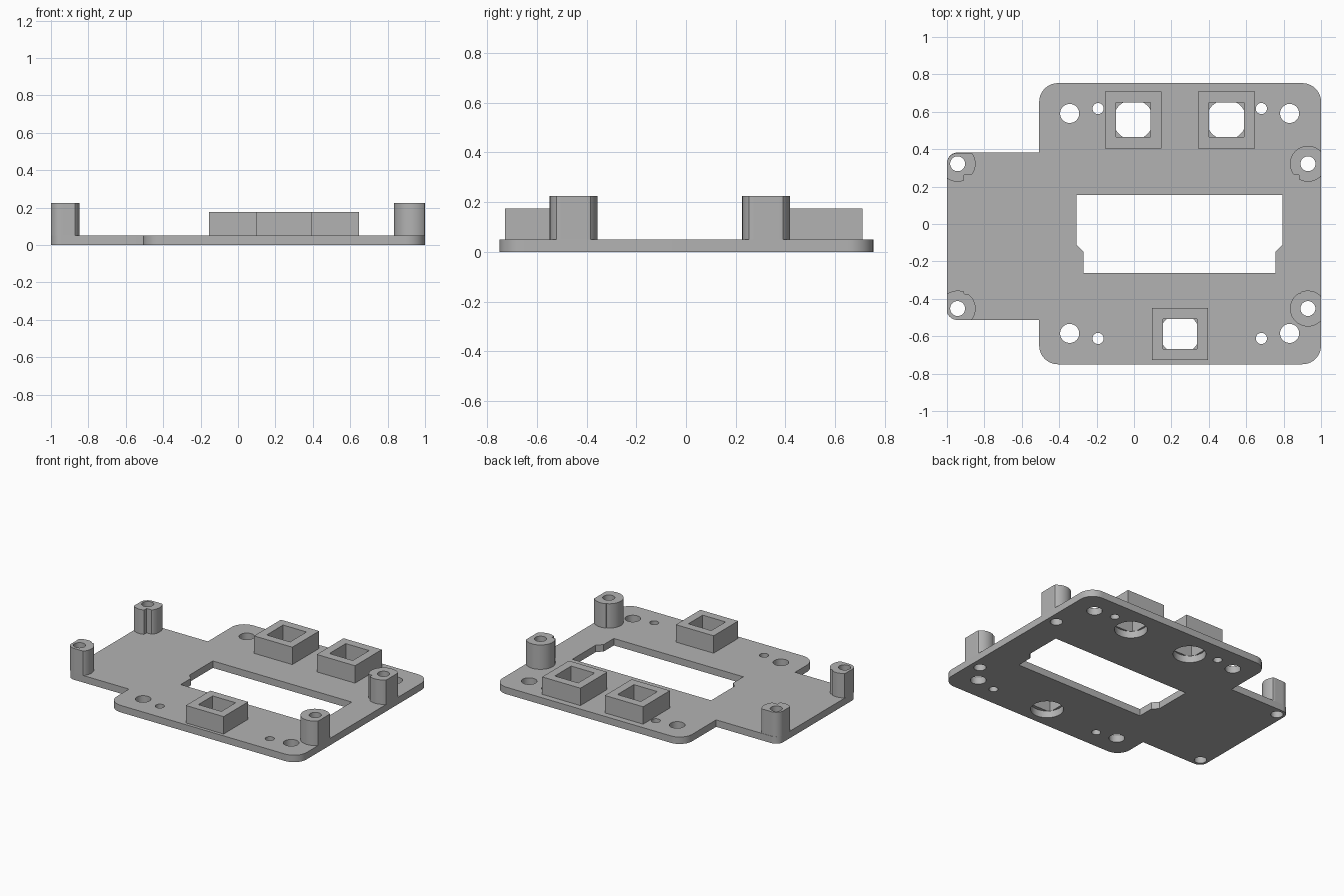
import bpy, bmesh
from math import sin, cos, tan, pi, atan2, radians
from mathutils import Vector

cube = bpy.data.objects.get("Cube")
if cube:
    bpy.data.objects.remove(cube, do_unlink=True)

grey = bpy.data.materials.new("plain grey")
grey.use_nodes = True
grey.diffuse_color = (0.45, 0.45, 0.45, 1)
grey.node_tree.nodes["Principled BSDF"].inputs["Base Color"].default_value = grey.diffuse_color

PLATE, BOX_TOP, POST_TOP = 0.05, 0.175, 0.225


def circle(x, y, r, n=40):
    return [(x + r * cos(2 * pi * i / n), y + r * sin(2 * pi * i / n)) for i in range(n)]


def rect(x0, x1, y0, y1):
    return [(x0, y0), (x1, y0), (x1, y1), (x0, y1)]


def rounded(corners, steps=10):
    """Outline from (x, y, radius) corners; each right-angle corner gets an arc."""
    out = []
    for i, (x, y, r) in enumerate(corners):
        p = Vector((x, y))
        if r == 0:
            out.append((x, y))
            continue
        a = (Vector(corners[i - 1][:2]) - p).normalized()
        b = (Vector(corners[(i + 1) % len(corners)][:2]) - p).normalized()
        centre = p + (a + b) * r
        for k in range(steps + 1):
            t = k / steps * pi / 2
            out.append(tuple(centre - b * r * cos(t) - a * r * sin(t)))
    return out


def slab(name, loops, z0, z1):
    """Extrude an outline with holes into a solid."""
    curve = bpy.data.curves.new(name, 'CURVE')
    curve.dimensions, curve.fill_mode = '2D', 'BOTH'
    curve.extrude = (z1 - z0) / 2
    for loop in loops:
        spline = curve.splines.new('POLY')
        spline.points.add(len(loop) - 1)
        for point, (x, y) in zip(spline.points, loop):
            point.co = (x, y, 0, 1)
        spline.use_cyclic_u = True
    temp = bpy.data.objects.new(name + " outline", curve)
    bpy.context.collection.objects.link(temp)
    bpy.context.view_layer.update()
    mesh = bpy.data.meshes.new_from_object(
        temp.evaluated_get(bpy.context.evaluated_depsgraph_get()))
    bpy.data.objects.remove(temp, do_unlink=True)
    bm = bmesh.new()
    bm.from_mesh(mesh)
    bmesh.ops.remove_doubles(bm, verts=bm.verts, dist=0.0001)
    bmesh.ops.translate(bm, verts=bm.verts, vec=(0, 0, (z0 + z1) / 2))
    bmesh.ops.recalc_face_normals(bm, faces=bm.faces)
    bm.to_mesh(mesh)
    bm.free()
    mesh.materials.clear()
    mesh.materials.append(grey)
    obj = bpy.data.objects.new(name, mesh)
    bpy.context.collection.objects.link(obj)
    bpy.ops.object.select_all(action='DESELECT')
    obj.select_set(True)
    bpy.context.view_layer.objects.active = obj
    bpy.ops.object.shade_smooth_by_angle(angle=radians(30))
    return obj


def post_outline(x, y, edge, notch, corner):
    """Round post cut flat at the plate edge, with a notch on its inner corner.
    Angles run from the inward x direction (u) toward the plate middle (v)."""
    r, (nu, nv) = 0.096, notch
    sx, sy = (-1 if x > 0 else 1), (-1 if y > 0 else 1)
    angles = {2 * pi * i / 72 for i in range(72)} | {atan2(nv, nu)}
    points = []
    for t in sorted(angles):
        u, v, d = cos(t), sin(t), r
        if u < -1e-6:
            d = min(d, edge / -u)
        if corner and v < -1e-6:
            d = min(d, corner / -v)
            if u < 0:
                d = min(d, corner)
        if u > 1e-6 and v > 1e-6:
            d = min(d, max(nu / u, nv / v))
        points.append((x + sx * u * d, y + sy * v * d))
    return points


# posts: x, y, distance to side edge, notch corner, rounded outer corner
posts = {
    "back_right_post": (-0.943, 0.322, 0.057, (0.034, 0.06), 0.058),
    "front_right_post": (-0.943, -0.452, 0.057, (0.036, 0.078), 0.061),
    "back_left_post": (0.93, 0.322, 0.07, (0.048, 0.06), 0),
    "front_left_post": (0.93, -0.452, 0.07, (0.04, 0.08), 0),
}
# sockets: centre, outer half size, inner half size, hole radius in the plate
sockets = {
    "back_right_socket": (-0.004, 0.557, 0.152, 0.152, 0.093, 0.093, 0.107),
    "back_left_socket": (0.494, 0.557, 0.152, 0.152, 0.093, 0.093, 0.107),
    "front_socket": (0.245, -0.588, 0.15, 0.139, 0.091, 0.081, 0.107),
}

# base plate with window, screw holes and socket holes
outline = rounded([(-0.507, -0.75, 0.1), (1, -0.75, 0.1), (1, 0.753, 0.1), (-0.507, 0.753, 0.1),
                   (-0.507, 0.382, 0), (-1, 0.382, 0.057), (-1, -0.513, 0.057), (-0.507, -0.513, 0)])
window = [(-0.308, 0.155), (-0.308, -0.11), (-0.271, -0.148), (-0.271, -0.263),
          (0.757, -0.263), (0.757, -0.148), (0.795, -0.11), (0.795, 0.155)]
holes = [circle(x, y, 0.051) for x in (-0.344, 0.832) for y in (-0.585, 0.591)]
holes += [circle(x, y, 0.03, 24) for x in (-0.192, 0.681) for y in (-0.612, 0.617)]
holes += [circle(p[0], p[1], 0.04, 32) for p in posts.values()]
holes += [circle(s[0], s[1], s[6]) for s in sockets.values()]
slab("base_plate", [outline, window] + holes, 0, PLATE)

# posts with screw holes
for name, (x, y, edge, notch, corner) in posts.items():
    slab(name, [post_outline(x, y, edge, notch, corner), circle(x, y, 0.04, 32)], PLATE, POST_TOP)

# square sockets
for name, (x, y, ox, oy, ix, iy, r) in sockets.items():
    slab(name, [rect(x - ox, x + ox, y - oy, y + oy), rect(x - ix, x + ix, y - iy, y + iy)],
         PLATE, BOX_TOP)
